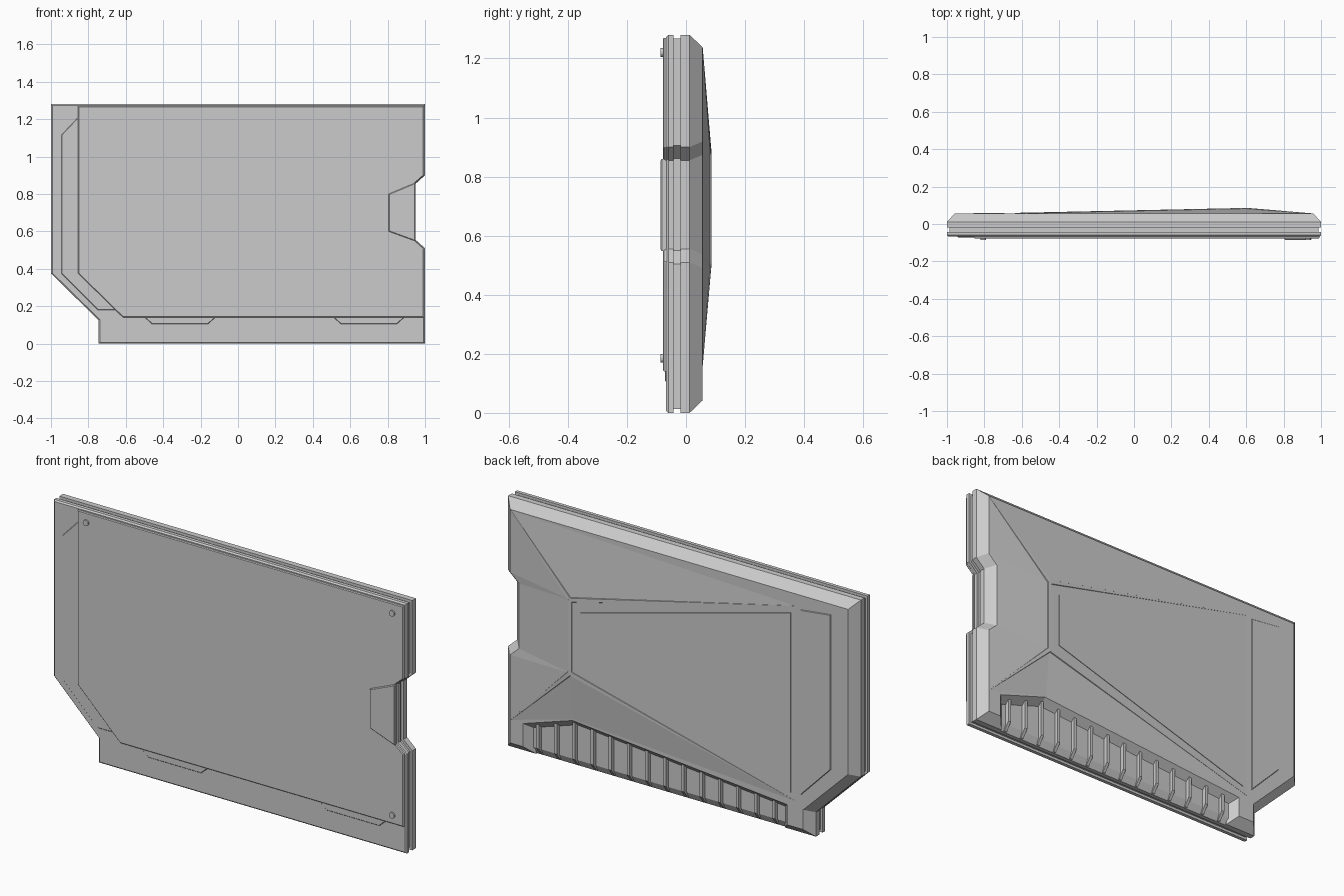
import bpy, bmesh
from mathutils import Vector

if "Cube" in bpy.data.objects:
    bpy.data.objects.remove(bpy.data.objects["Cube"])


def finish(name, bm, closed=True):
    if closed:
        bmesh.ops.recalc_face_normals(bm, faces=bm.faces)
    else:  # open skin on the back: every face looks towards +y
        bm.normal_update()
        bmesh.ops.reverse_faces(bm, faces=[f for f in bm.faces if f.normal.y < 0])
    me = bpy.data.meshes.new(name)
    bm.to_mesh(me)
    bm.free()
    ob = bpy.data.objects.new(name, me)
    bpy.context.collection.objects.link(ob)
    return ob


def inset(pts, d):
    """Mitred inward offset of a counter-clockwise (x, z) outline."""
    out = []
    for i, p in enumerate(pts):
        a, p, b = Vector(pts[i - 1]), Vector(p), Vector(pts[(i + 1) % len(pts)])
        u, v = (p - a).normalized(), (b - p).normalized()
        n1, n2 = Vector((-u.y, u.x)), Vector((-v.y, v.x))
        out.append(tuple(p + (n1 + n2) * (d / (1 + n1.dot(n2)))))
    return out


def loft(name, rings):
    """Skin (outline, y) rings and cap both ends."""
    bm = bmesh.new()
    vs = [[bm.verts.new((x, y, z)) for x, z in pts] for pts, y in rings]
    n = len(vs[0])
    for r, s in zip(vs, vs[1:]):
        for i in range(n):
            j = (i + 1) % n
            bm.faces.new((r[i], r[j], s[j], s[i]))
    bm.faces.new(vs[0])
    bm.faces.new(vs[-1])
    return finish(name, bm)


def plate(name, pts, y_base, y_face, bevel=0.004):
    step = bevel if y_face > y_base else -bevel
    return loft(name, [(pts, y_base), (pts, y_face - step), (inset(pts, bevel), y_face)])


# Outlines, counter-clockwise from the front
right_side = [(1, 0), (1, .51), (.95, .555), (.95, .855), (1, .90), (1, 1.28)]
left_side = [(-1, 1.28), (-1, .375), (-.745, .125), (-.745, 0)]
outline = right_side + left_side
vent = [(-.57, 0), (-.57, .107), (.6, .208), (.842, .13), (.842, 0)]

# Grooved front half of the body
loft("body_front", [(inset(outline, d), y) for d, y in (
    (.007, -.067), (0, -.06), (0, -.042), (.013, -.042),
    (.013, -.018), (0, -.018), (0, 0))])

# Chamfered back half, cut away at the bottom for the vent
back = outline + vent
loft("body_back", [(back, 0), (back, .012), (inset(back, .042), .056)])

# Vent floor with chamfered lower edge, and its ribs
floor_base = [(-.61, 0), (.88, 0), (.88, .14), (.6, .23), (-.61, .13)]
floor_face = [(-.61, .035), (.88, .035)] + floor_base[2:]
loft("vent_floor", [(floor_base, -.005), (floor_base, .003), (floor_face, .02)])
for i in range(14):
    x = -.525 + i * .103
    top = .125 + (x + .57) * .0863 if x < .6 else .225 - (x - .6) * .322
    a, b = x - .008, x + .008
    loft("vent_rib", [
        ([(a, .0), (b, .0), (b, top), (a, top)], -.004),
        ([(a, .006), (b, .006), (b, top), (a, top)], .012),
        ([(a, .045), (b, .045), (b, top + .012), (a, top + .012)], .04)])

# Faceted back shell
Y, P = .056, .083
A, B = (.6, P, .88), (.6, P, .505)
TR, BR = (.956, Y, 1.236), (.956, Y, .16)
TL, BL = (-.66, Y, 1.175), (-.66, Y, .175)
V = (.6, Y, .258)
N = [(.958, Y, .917), (.908, Y, .872), (.908, Y, .538), (.958, Y, .493)]
bm = bmesh.new()
for face in ((A, B, BL, TL), (TR, A, TL), (TR, N[0], A), (N[0], N[1], A),
             (N[1], N[2], B, A), (N[2], N[3], B), (N[3], BR, B),
             (B, BR, V), (B, V, BL)):
    bm.faces.new([bm.verts.new(p) for p in face])
bmesh.ops.remove_doubles(bm, verts=bm.verts, dist=1e-4)
bm.faces.ensure_lookup_table()
finish("back_shell", bm, closed=False)


# Raised ridges on the shell, tapering to the corners
def ridge(start, end, w0, w1):
    bm = bmesh.new()
    s, e = Vector(start), Vector(end)
    side = (e - s).cross(Vector((0, 1, 0))).normalized()
    rows = []
    for p, w in ((s, w0), (e, w1)):
        h = .003 * min(1, w / .01)
        rows.append([bm.verts.new(p + side * k * w + Vector((0, dy, 0)))
                     for k, dy in ((-1, -.004), (-.7, h), (.7, h), (1, -.004))])
    for i in range(4):
        j = (i + 1) % 4
        bm.faces.new((rows[0][i], rows[0][j], rows[1][j], rows[1][i]))
    bm.faces.new(rows[0])
    bm.faces.new(rows[1])
    finish("back_ridge", bm)


ridge(A, B, .014, .014)
for hub, corner in ((A, TR), (A, TL), (B, BR), (B, BL)):
    ridge(hub, corner, .014, .002)

# Inset panel lying on the sloped main face
slope = (P - Y) / 1.26
bm = bmesh.new()
panel = [(.54, .83), (-.635, 1.135), (-.635, .215), (.54, .55)]
low, high = ([bm.verts.new((x, Y + (x + .66) * slope + dy, z)) for x, z in panel]
             for dy in (-.004, .003))
for i in range(4):
    j = (i + 1) % 4
    bm.faces.new((low[i], low[j], high[j], high[i]))
bm.faces.new(low)
bm.faces.new(high)
finish("back_main_panel", bm)
plate("back_side_panel", [(-.86, .39), (-.69, .215), (-.69, 1.165), (-.86, 1.185)],
      .05, .059, .003)

# Front cover, with stepped backing plate and lower tabs
cover = inset(right_side[1:5], .004)
cover = [(.992, .14), (.992, .512), (.944, .555), (.944, .855), (.992, .898),
         (.992, 1.27), (-.855, 1.27), (-.855, .375), (-.615, .14)]
plate("front_cover", cover, -.06, -.078)
plate("front_backing", [(-.6, .18), (-.6, 1.21), (-.855, 1.21), (-.945, 1.115),
                        (-.945, .375), (-.75, .18)], -.06, -.071, .003)
for x in (-.31, .70):
    plate("front_tab", [(x - .15, .105), (x + .15, .105), (x + .2, .15), (x - .2, .15)],
          -.06, -.071, .003)

# Grip plate at the side notch
plate("grip_plate", [(.805, .60), (.948, .548), (.948, .86), (.805, .80)], -.07, -.086)

# Screw heads
for x, z in ((-.805, 1.22), (.93, 1.22), (.93, .185)):
    bpy.ops.mesh.primitive_cylinder_add(vertices=16, radius=.015, depth=.014,
                                        location=(x, -.079, z), rotation=(1.570796, 0, 0))
    bpy.context.object.name = "screw_head"
